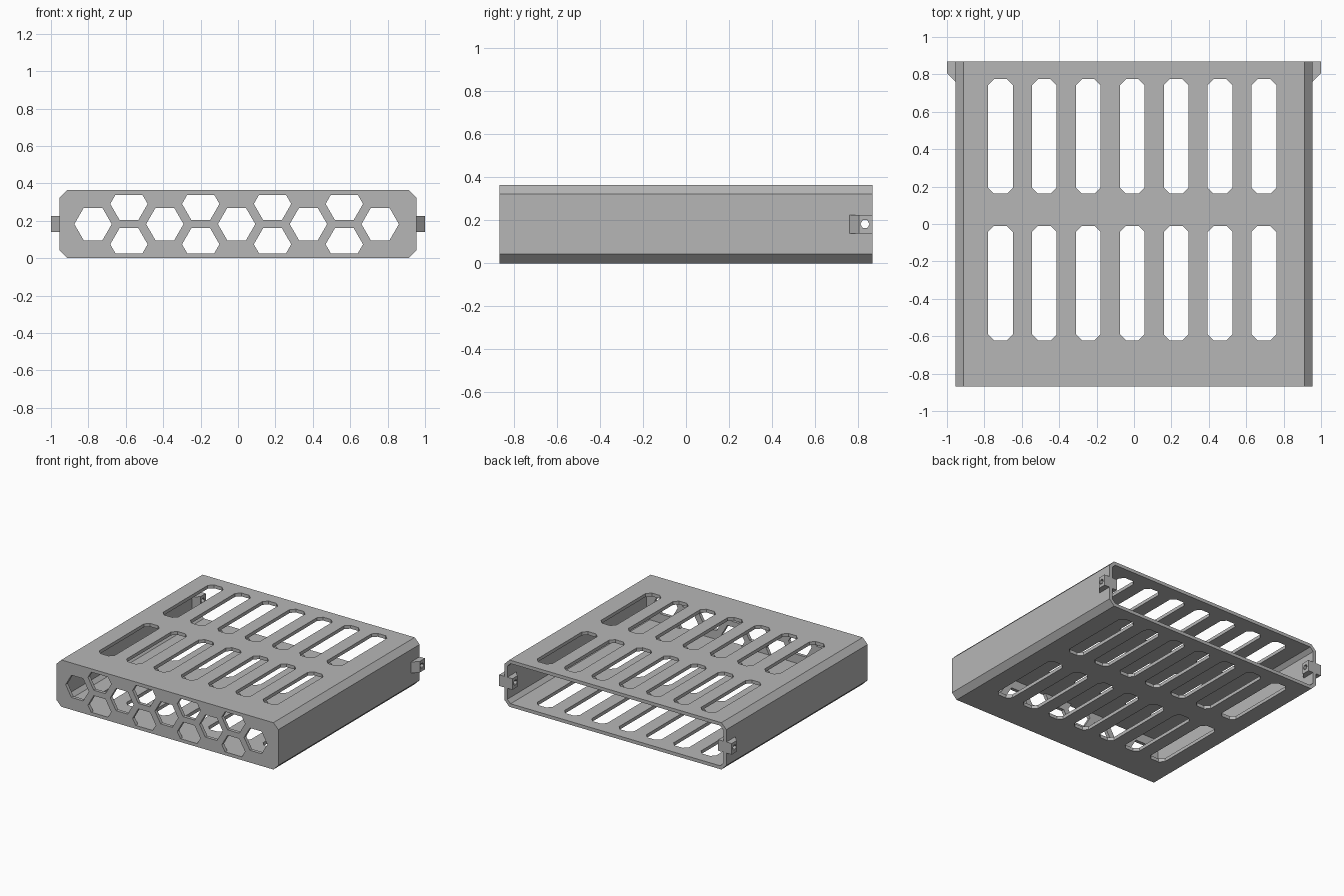
import bpy, bmesh, math
from mathutils import Vector

default = bpy.data.objects.get("Cube")
if default:
    bpy.data.objects.remove(default, do_unlink=True)

HALF_W, HALF_D, HEIGHT = 0.955, 0.868, 0.364
WALL, CHAMFER = 0.026, 0.043
MID = HEIGHT / 2

grey = bpy.data.materials.new("plain grey")
grey.use_nodes = True
colour = (0.47, 0.47, 0.47, 1)
grey.diffuse_color = colour
grey.node_tree.nodes["Principled BSDF"].inputs["Base Color"].default_value = colour


def prisms(name, profiles, axis, start, end):
    """One object of prisms; each 2D profile is extruded along an axis."""
    def place(u, v, w):
        return {"x": (w, u, v), "y": (u, w, v), "z": (u, v, w)}[axis]
    bm = bmesh.new()
    for profile in profiles:
        face = bm.faces.new([bm.verts.new(place(u, v, start)) for u, v in profile])
        grown = bmesh.ops.extrude_face_region(bm, geom=[face])["geom"]
        moved = [g for g in grown if isinstance(g, bmesh.types.BMVert)]
        bmesh.ops.translate(bm, verts=moved, vec=Vector(place(0, 0, end - start)))
    bmesh.ops.recalc_face_normals(bm, faces=bm.faces)
    mesh = bpy.data.meshes.new(name)
    bm.to_mesh(mesh)
    bm.free()
    mesh.materials.append(grey)
    obj = bpy.data.objects.new(name, mesh)
    bpy.context.scene.collection.objects.link(obj)
    return obj


def chamfered_rect(cu, cv, hu, hv, c):
    corners = [(hu - c, -hv), (hu, c - hv), (hu, hv - c), (hu - c, hv)]
    corners += [(-u, -v) for u, v in corners]
    return [(cu + u, cv + v) for u, v in corners]


def hexagon(cu, cv, r):
    return [(cu + r * math.cos(i * math.pi / 3), cv + r * math.sin(i * math.pi / 3))
            for i in range(6)]


def clipped_hexagon(cu, cv, r, low, high):
    """Hexagon with its top or bottom trimmed between two heights."""
    points = []
    for u, v in hexagon(cu, cv, r):
        trimmed = min(max(v, low), high)
        side = 1 if u > cu else -1
        if trimmed != v:
            u = cu + side * (r - abs(trimmed - cv) / math.sqrt(3))
        points.append((u, trimmed))
    return points


def combine(target, other, operation):
    """Apply a boolean and remove the helper object."""
    mod = target.modifiers.new("shape", "BOOLEAN")
    mod.operation, mod.solver, mod.object = operation, "EXACT", other
    other.hide_render = True
    bpy.context.view_layer.update()
    result = target.evaluated_get(bpy.context.evaluated_depsgraph_get())
    mesh = bpy.data.meshes.new_from_object(result)
    target.modifiers.clear()
    target.data = mesh
    bpy.data.objects.remove(other, do_unlink=True)


# Chamfered sleeve, closed at the front and open at the back
shell = prisms("vented_sleeve", [chamfered_rect(0, MID, HALF_W, MID, CHAMFER)],
               "y", -HALF_D, HALF_D)
inner_chamfer = CHAMFER - WALL * (2 - math.sqrt(2))
cavity = prisms("cavity_cutter",
                [chamfered_rect(0, MID, HALF_W - WALL, MID - WALL, inner_chamfer)],
                "y", WALL - HALF_D, HALF_D + 0.1)
combine(shell, cavity, "DIFFERENCE")

# Two rows of slots through the top and bottom
slots = [chamfered_rect(-0.714 + 0.2348 * i, y, 0.066, 0.306, 0.032)
         for i in range(7) for y in (0.468, -0.316)]
combine(shell, prisms("slot_cutter", slots, "z", -0.1, HEIGHT + 0.1), "DIFFERENCE")

# Honeycomb openings in the front wall
step, radius = 0.3838, 0.1
cells = [hexagon(-0.775 + step * i, MID, radius) for i in range(5)]
cells += [clipped_hexagon(-0.583 + step * i, MID + side * 0.108, radius, WALL, HEIGHT - WALL)
          for i in range(4) for side in (-1, 1)]
combine(shell, prisms("honeycomb_cutter", cells, "y", -HALF_D - 0.1, -HALF_D + WALL + 0.02),
        "DIFFERENCE")

# Tapered screw lugs on both sides at the back
lug = [(1, HALF_D), (1, 0.805), (HALF_W, 0.76),
       (HALF_W - WALL, 0.76), (0.885, 0.805), (0.885, HALF_D)]
for side in (-1, 1):
    combine(shell, prisms("lug", [[(side * x, y) for x, y in lug]], "z",
                          MID - 0.043, MID + 0.043), "UNION")

# Screw hole through both lugs
combine(shell, prisms("screw_cutter", [hexagon(0.832, MID, 0.021)], "x", -1.1, 1.1),
        "DIFFERENCE")
